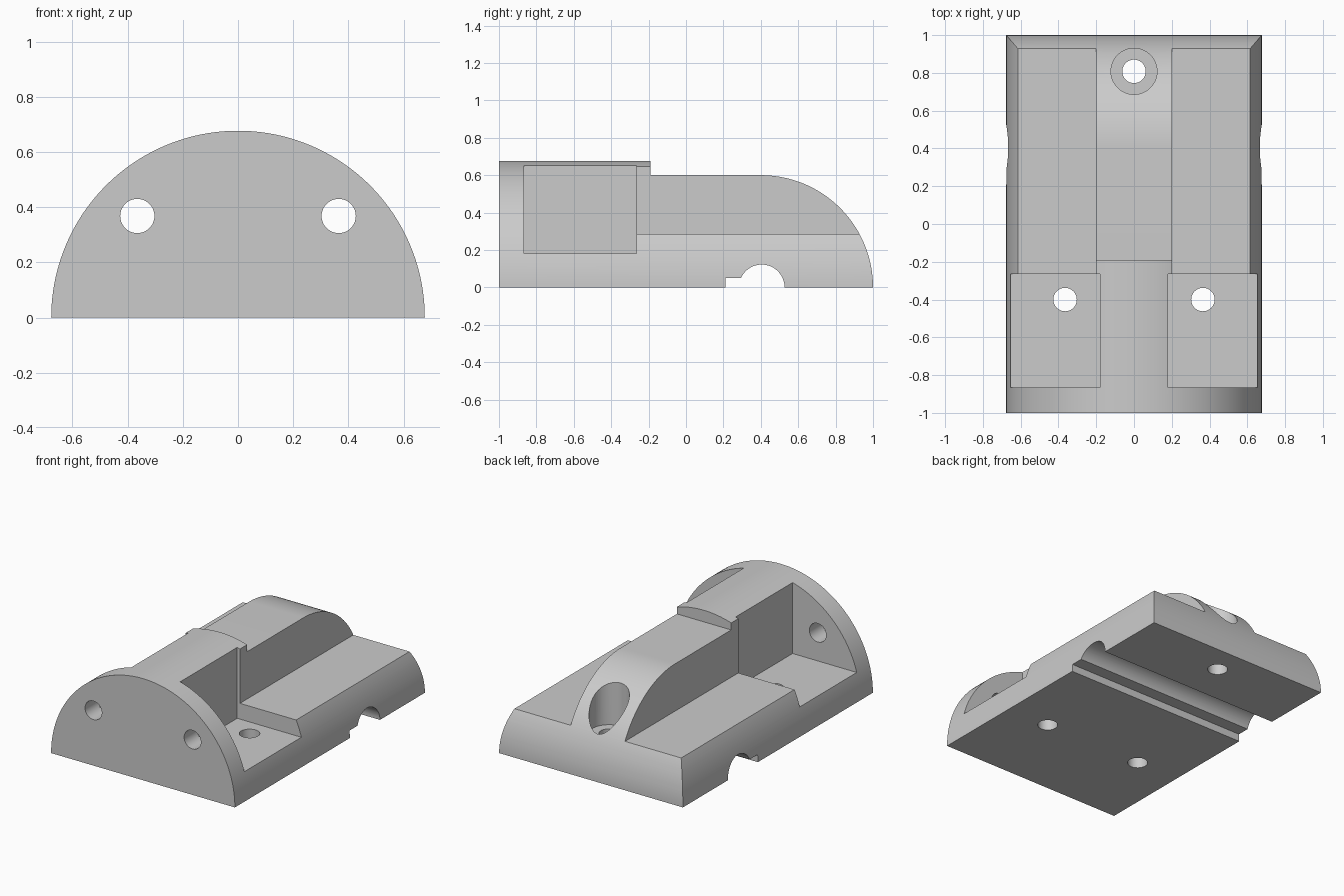
import bpy
import bmesh
from math import sin, cos, pi

if "Cube" in bpy.data.objects:
    bpy.data.objects.remove(bpy.data.objects["Cube"], do_unlink=True)

RADIUS = 0.677
grey = bpy.data.materials.new("light grey plastic")
grey.use_nodes = True
colour = (0.6, 0.6, 0.6, 1)
grey.diffuse_color = colour
grey.node_tree.nodes["Principled BSDF"].inputs["Base Color"].default_value = colour


def prism(name, points, sweep):
    """Extrude a closed outline of 3D points along a sweep vector."""
    bm = bmesh.new()
    face = bm.faces.new([bm.verts.new(p) for p in points])
    made = bmesh.ops.extrude_face_region(bm, geom=[face])["geom"]
    verts = [g for g in made if isinstance(g, bmesh.types.BMVert)]
    bmesh.ops.translate(bm, verts=verts, vec=sweep)
    bmesh.ops.recalc_face_normals(bm, faces=bm.faces)
    mesh = bpy.data.meshes.new(name)
    bm.to_mesh(mesh)
    bm.free()
    mesh.materials.append(grey)
    obj = bpy.data.objects.new(name, mesh)
    bpy.context.collection.objects.link(obj)
    return obj


def arc(radius, start, end, steps):
    angles = [start + (end - start) * i / steps for i in range(steps + 1)]
    return [(radius * cos(a), radius * sin(a)) for a in angles]


def box(name, x, y, z):
    outline = [(x[0], y[0], z[0]), (x[1], y[0], z[0]), (x[1], y[1], z[0]), (x[0], y[1], z[0])]
    return prism(name, outline, (0, 0, z[1] - z[0]))


def bore(name, x, y, z0, z1, radius):
    ring = arc(radius, 0, 2 * pi, 48)[:-1]
    return prism(name, [(x + a, y + b, z0) for a, b in ring], (0, 0, z1 - z0))


def combine(body, tool, operation="DIFFERENCE"):
    tool.hide_render = True
    mod = body.modifiers.new(tool.name, "BOOLEAN")
    mod.operation = operation
    mod.solver = "EXACT"
    mod.object = tool
    bpy.context.view_layer.objects.active = body
    bpy.ops.object.modifier_apply(modifier=mod.name)
    bpy.data.objects.remove(tool, do_unlink=True)


# Half-round housing
body = prism("half_round_housing", [(x, -1, z) for x, z in arc(RADIUS, 0, pi, 128)], (0, 2, 0))

# Side outline: stepped top and rounded back end
side = [(1, -0.1)] + [(0.4 + y, z) for y, z in arc(0.6, 0, pi / 2, 48)]
side += [(-0.19, 0.6), (-0.19, 1), (-1.1, 1), (-1.1, -0.1)]
combine(body, prism("side_outline", [(-1, y, z) for y, z in side], (2, 0, 0)), "INTERSECT")

# Pockets, shoulders and screw holes on both sides
for s in (-1, 1):
    combine(body, box("pocket", (s * 0.18, s * 0.9), (-0.865, -0.265), (0.18, 1)))
    combine(body, box("shoulder", (s * 0.2, s * 0.9), (-0.3, 1.1), (0.285, 1)))
    combine(body, bore("floor_hole", s * 0.365, -0.4, -0.1, 0.3, 0.062))
    ring = arc(0.062, 0, 2 * pi, 48)[:-1]
    outline = [(s * 0.365 + a, -1.1, 0.368 + b) for a, b in ring]
    combine(body, prism("front_hole", outline, (0, 0.6, 0)))

# Counterbored back hole
combine(body, bore("back_counterbore", 0, 0.808, 0.24, 1, 0.122))
combine(body, bore("back_hole", 0, 0.808, -0.1, 0.4, 0.062))

# Round channel with a shallow slot across the underside
channel = [(0.405 + y, z) for y, z in arc(0.122, 0, pi - 0.42, 32)]
channel += [(0.21, 0.05), (0.21, -0.1), (0.527, -0.1)]
combine(body, prism("cross_channel", [(-1, y, z) for y, z in channel], (2, 0, 0)))

bpy.ops.object.select_all(action="DESELECT")
body.select_set(True)
bpy.context.view_layer.objects.active = body
bpy.ops.object.shade_smooth_by_angle(angle=0.5)
